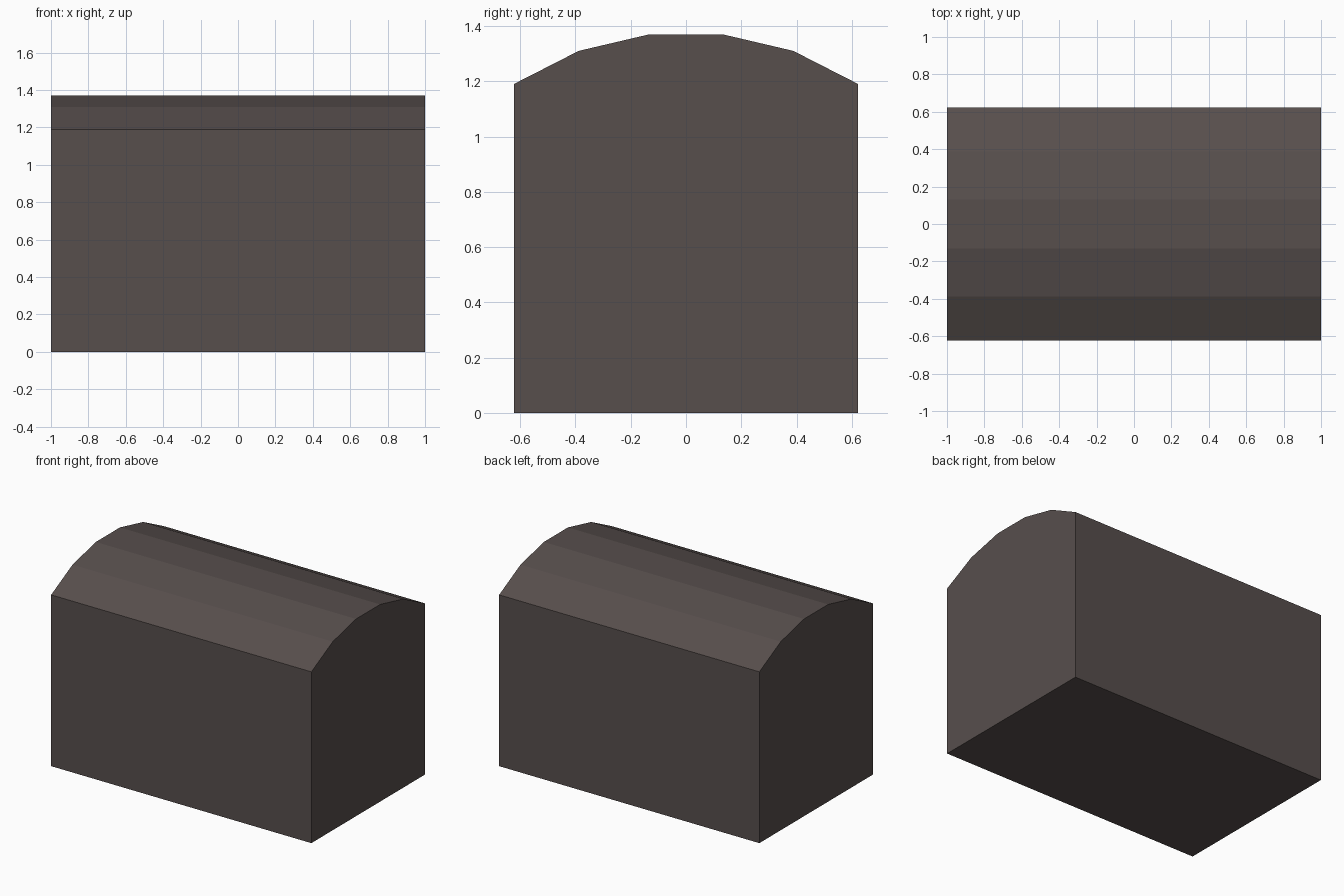
import bpy, bmesh

if "Cube" in bpy.data.objects:
    bpy.data.objects.remove(bpy.data.objects["Cube"])

# Single dark grey-brown colour
mat = bpy.data.materials.new("dark_brown_grey")
mat.diffuse_color = (0.095, 0.077, 0.073, 1)
mat.use_nodes = True
mat.node_tree.nodes["Principled BSDF"].inputs["Base Color"].default_value = mat.diffuse_color

# Half of the arched end profile (y, z), mirrored to the other side
half = [(0.623, 0.0), (0.623, 1.19), (0.388, 1.31), (0.132, 1.37)]
profile = half + [(-y, z) for y, z in reversed(half)]

# Vaulted block: profile extruded along x
bm = bmesh.new()
face = bm.faces.new([bm.verts.new((-1, y, z)) for y, z in profile])
ext = bmesh.ops.extrude_face_region(bm, geom=[face], use_keep_orig=True)
moved = [g for g in ext["geom"] if isinstance(g, bmesh.types.BMVert)]
bmesh.ops.translate(bm, verts=moved, vec=(2, 0, 0))
bmesh.ops.recalc_face_normals(bm, faces=bm.faces)

mesh = bpy.data.meshes.new("vaulted_block")
bm.to_mesh(mesh)
bm.free()
mesh.materials.append(mat)
obj = bpy.data.objects.new("vaulted_block", mesh)
bpy.context.collection.objects.link(obj)
